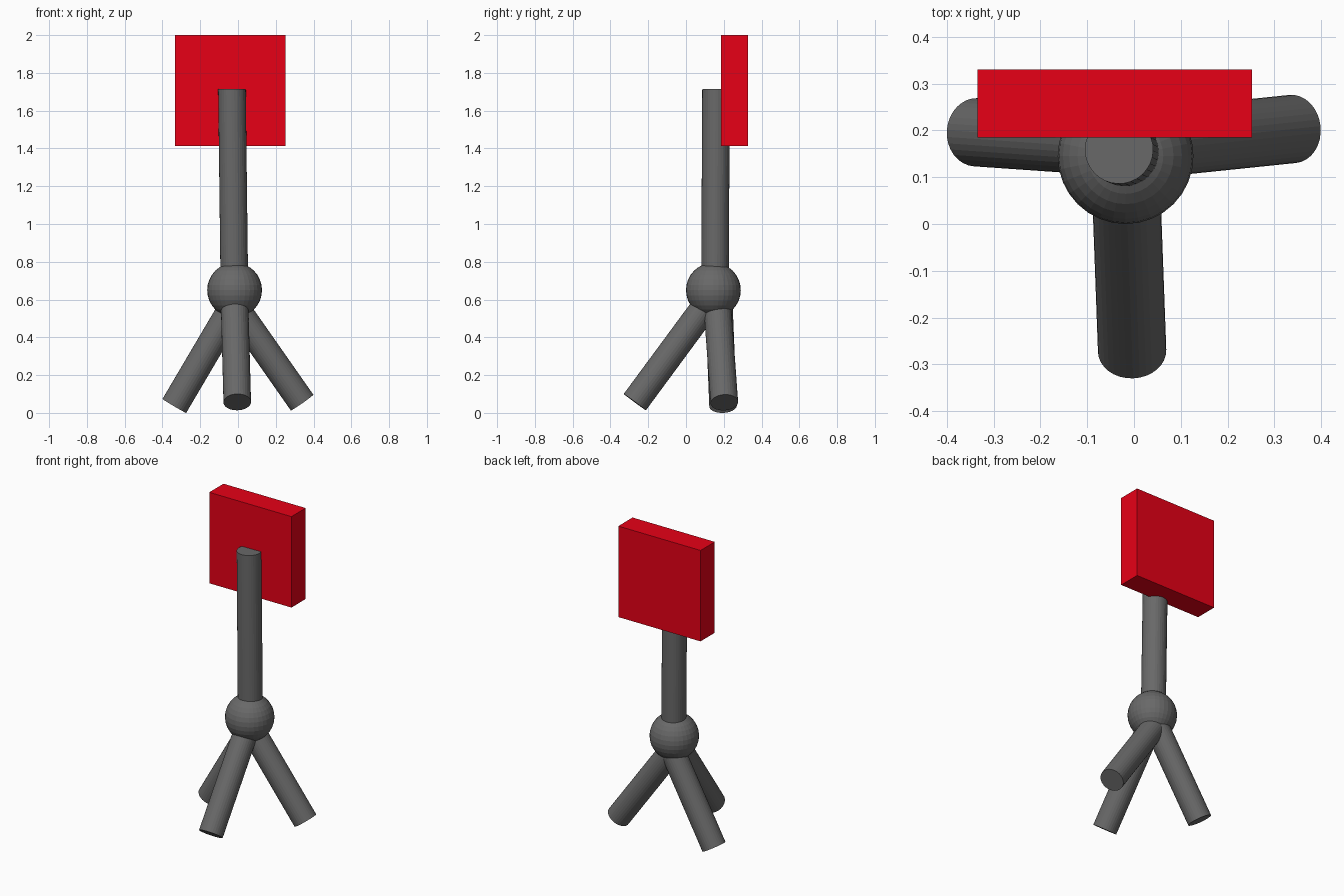
import bpy
from mathutils import Vector

if "Cube" in bpy.data.objects:
    bpy.data.objects.remove(bpy.data.objects["Cube"])

RADIUS = 0.073


def material(name, rgb):
    mat = bpy.data.materials.new(name)
    mat.diffuse_color = (*rgb, 1)
    mat.use_nodes = True
    mat.node_tree.nodes["Principled BSDF"].inputs["Base Color"].default_value = mat.diffuse_color
    return mat


grey = material("dark_grey", (0.14, 0.14, 0.14))
red = material("red", (0.8, 0.0, 0.008))


def tube(name, start, end, radius=RADIUS):
    """Closed cylinder running between two points."""
    a, b = Vector(start), Vector(end)
    axis = b - a
    bpy.ops.mesh.primitive_cylinder_add(vertices=32, radius=radius, depth=axis.length,
                                        location=(a + b) / 2)
    ob = bpy.context.object
    ob.name = name
    ob.rotation_euler = axis.to_track_quat('Z', 'Y').to_euler()
    ob.data.materials.append(grey)
    return ob


# Three splayed legs, meeting inside the hub
tube("left_leg", (-0.337, 0.196, 0.037), (-0.02, 0.174, 0.575))
tube("right_leg", (0.339, 0.203, 0.055), (-0.018, 0.166, 0.565))
tube("front_leg", (-0.004, -0.271, 0.057), (-0.018, 0.111, 0.575))

# Ball hub
bpy.ops.mesh.primitive_uv_sphere_add(segments=32, ring_count=16, radius=0.145,
                                     location=(-0.018, 0.145, 0.65))
hub = bpy.context.object
hub.name = "hub"
hub.data.materials.append(grey)

# Slightly leaning pole
tube("pole", (-0.019, 0.153, 0.65), (-0.032, 0.159, 1.715))

# Red sign panel behind the pole top
bpy.ops.mesh.primitive_cube_add(size=1, location=(-0.041, 0.257, 1.7065))
panel = bpy.context.object
panel.name = "sign_panel"
panel.scale = (0.587, 0.145, 0.587)
panel.data.materials.append(red)
